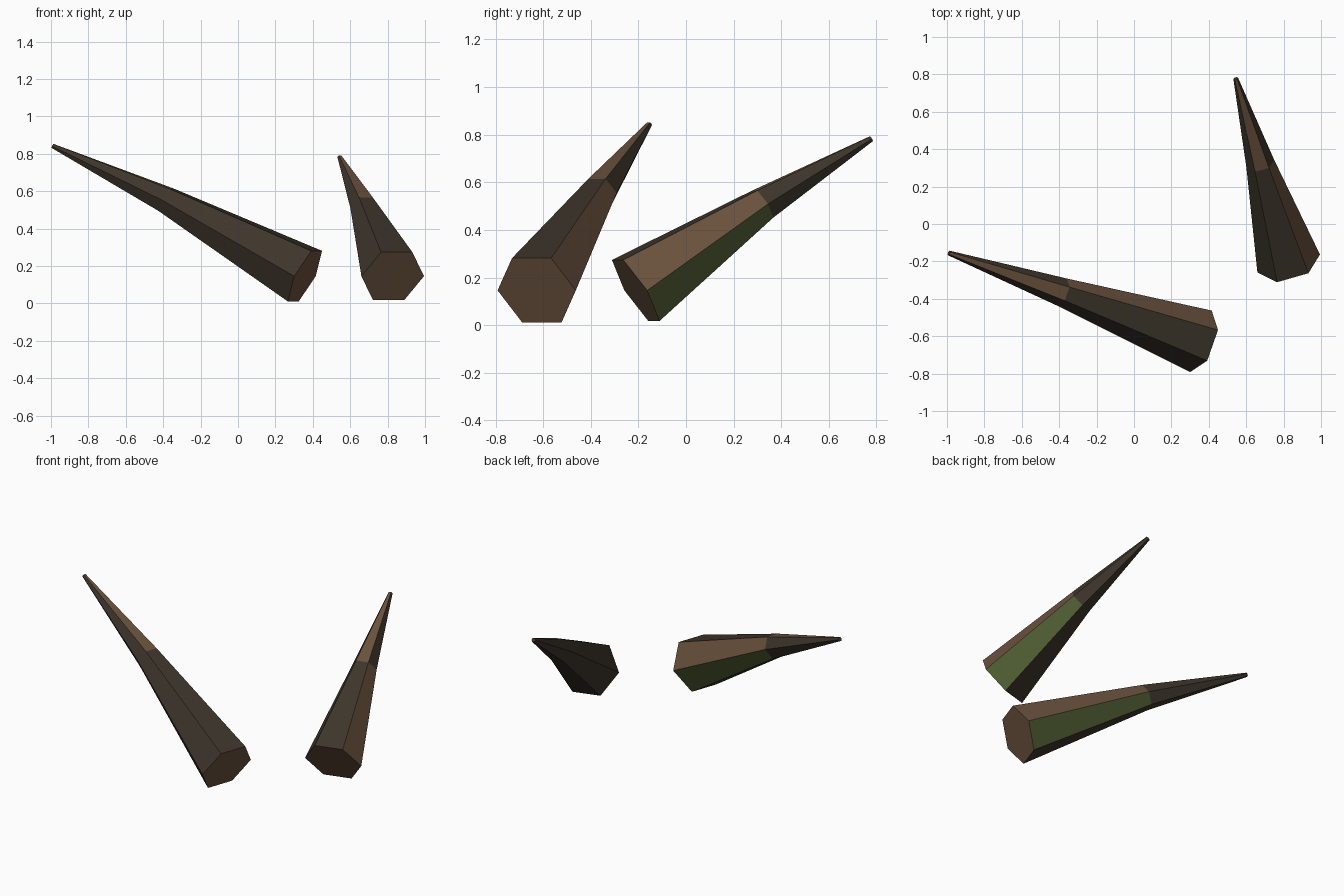
import bpy, bmesh
from mathutils import Vector

if "Cube" in bpy.data.objects:
    bpy.data.objects.remove(bpy.data.objects["Cube"])


def material(name, rgb):
    m = bpy.data.materials.new(name)
    m.diffuse_color = (*rgb, 1)
    m.use_nodes = True
    m.node_tree.nodes["Principled BSDF"].inputs["Base Color"].default_value = m.diffuse_color
    return m


brown = material("brown_wood", (0.145, 0.084, 0.047))
bark = material("dark_bark", (0.047, 0.036, 0.024))
moss = material("moss_green", (0.078, 0.107, 0.033))

LOWER = [0, 0, 2, 1, 1, 1]   # materials round the thick half: brown, brown, moss, bark
LOWER = [1, 0, 2, 1, 1, 1]   # top, upper right, lower right, bottom, lower left, upper left
UPPER = [0, 1, 1, 1, 1, 1]   # same order on the thin half


def spike(name, base, mid, tip):
    """Six-sided tapered stake with a slight bend at the middle ring."""
    base, mid, tip = Vector(base), Vector(mid), Vector(tip)
    axis = (tip - base).normalized()
    side = axis.cross(Vector((0, 0, 1))).normalized()
    up = side.cross(axis)
    # corner offsets: upper left, upper right, right, lower right, lower left, left
    corners = [(-0.5, 0.866), (0.5, 0.866), (1, 0), (0.5, -0.866), (-0.5, -0.866), (-1, 0)]
    bm = bmesh.new()
    rings = [[bm.verts.new(c + (side * a + up * b) * r) for a, b in corners]
             for c, r in ((base, 0.174), (mid, 0.077), (tip, 0.013))]
    for ring, colours in ((0, LOWER), (1, UPPER)):
        for i in range(6):
            j = (i + 1) % 6
            f = bm.faces.new((rings[ring][i], rings[ring][j],
                              rings[ring + 1][j], rings[ring + 1][i]))
            f.material_index = colours[i]
    bm.faces.new(rings[0]).material_index = 0    # cut end
    bm.faces.new(rings[2]).material_index = 1    # blunt tip
    bmesh.ops.recalc_face_normals(bm, faces=bm.faces)
    mesh = bpy.data.meshes.new(name)
    bm.to_mesh(mesh)
    bm.free()
    for m in (brown, bark, moss):
        mesh.materials.append(m)
    bpy.context.collection.objects.link(bpy.data.objects.new(name, mesh))


spike("left_stake", (0.358, -0.627, 0.146), (-0.385, -0.364, 0.555), (-0.99, -0.155, 0.842))
spike("right_stake", (0.827, -0.211, 0.146), (0.675, 0.323, 0.509), (0.544, 0.778, 0.783))
